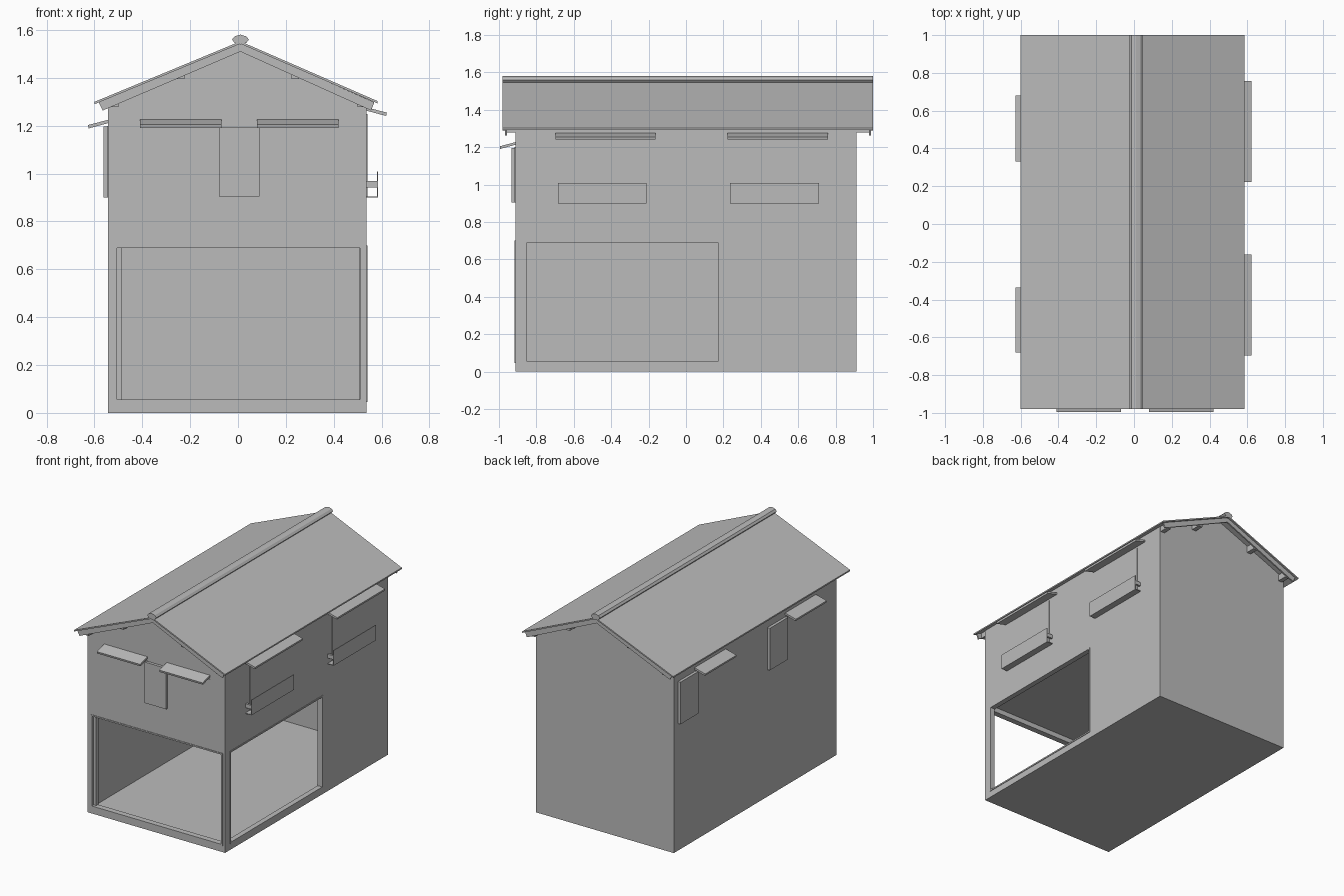
import bpy, bmesh
from mathutils import Vector

if "Cube" in bpy.data.objects:
    bpy.data.objects.remove(bpy.data.objects["Cube"], do_unlink=True)

grey = bpy.data.materials.new("plain grey")
grey.use_nodes = True
COLOR = (0.5, 0.5, 0.5, 1)
grey.diffuse_color = COLOR
grey.node_tree.nodes["Principled BSDF"].inputs["Base Color"].default_value = COLOR


def prism(name, profile, axis, lo, hi):
    """Extrude a closed profile along x or y; profile points are (other axis, z)."""
    bm = bmesh.new()
    at = (lambda p: (lo, p[0], p[1])) if axis == "x" else (lambda p: (p[0], lo, p[1]))
    face = bm.faces.new([bm.verts.new(at(p)) for p in profile])
    step = Vector((hi - lo, 0, 0)) if axis == "x" else Vector((0, hi - lo, 0))
    ext = bmesh.ops.extrude_face_region(bm, geom=[face])
    bmesh.ops.translate(bm, vec=step, verts=[v for v in ext["geom"] if isinstance(v, bmesh.types.BMVert)])
    bmesh.ops.recalc_face_normals(bm, faces=bm.faces)
    mesh = bpy.data.meshes.new(name)
    bm.to_mesh(mesh)
    bm.free()
    mesh.materials.append(grey)
    obj = bpy.data.objects.new(name, mesh)
    bpy.context.collection.objects.link(obj)
    return obj


def box(name, x, y, z):
    return prism(name, [(x[0], z[0]), (x[1], z[0]), (x[1], z[1]), (x[0], z[1])], "y", *y)


def cut(target, cutter):
    mod = target.modifiers.new("cut", "BOOLEAN")
    mod.operation, mod.solver, mod.object = "DIFFERENCE", "EXACT", cutter
    bpy.context.view_layer.objects.active = target
    bpy.ops.object.modifier_apply(modifier=mod.name)
    bpy.data.objects.remove(cutter, do_unlink=True)


# House shell: gabled block, hollow ground floor, two large openings
L, R, F, B = -0.543, 0.538, -0.912, 0.912
RIDGE = 0.01
house = prism("house_walls", [(L, 0), (R, 0), (R, 1.315), (RIDGE, 1.54), (L, 1.315)], "y", F, B)
LOW, HIGH = 0.055, 0.69
FX, RY = (-0.505, 0.51), (-0.85, 0.17)
cut(house, box("room_cutter", (-0.505, 0.505), (-0.875, 0.872), (0.045, 0.725)))
cut(house, box("front_cutter", FX, (-1.1, -0.8), (LOW, HIGH)))
cut(house, box("side_cutter", (0.4, 0.7), RY, (LOW, HIGH)))

# Thin trims round the openings and the inner post
T, D = 0.01, 0.004
for name, z in (("sill", (LOW - T, LOW)), ("head", (HIGH, HIGH + T))):
    box("front_trim_" + name, (FX[0] - T, FX[1] + T), (F - D, F), z)
    box("side_trim_" + name, (R, R + D), (RY[0] - T, RY[1] + T), z)
for i, s in enumerate((-T, T)):
    box(f"front_trim_jamb_{i}", sorted((FX[i], FX[i] + s)), (F - D, F), (LOW, HIGH))
    box(f"side_trim_jamb_{i}", (R, R + D), sorted((RY[i], RY[i] + s)), (LOW, HIGH))
box("inner_post", (-0.505, -0.485), (-0.895, -0.87), (0.045, HIGH))

# Roof sheet, barge boards, purlins and ridge cap
Y0, Y1 = -0.98, 1.0
sheet = [(-0.6, 1.3), (RIDGE, 1.553), (0.584, 1.303)]
prism("roof_sheet", sheet + [(x, z - 0.01) for x, z in reversed(sheet)], "y", Y0, Y1)
barge = [(-0.582, 1.298), (RIDGE, 1.545), (0.57, 1.298), (0.556, 1.264), (RIDGE, 1.51), (-0.565, 1.264)]
for name, y in (("front", -0.968), ("back", 0.978)):
    prism(name + "_barge_board", barge, "y", y, y + 0.01)
for x, z in ((0.24, 1.395), (0.515, 1.278)):
    for side, s in (("left", 1), ("right", -1)):
        for end, y in (("front", (-0.96, F)), ("back", (B, 0.98))):
            cx = s * x
            box(f"{side}_{end}_purlin", (cx - 0.016, cx + 0.016), y, (z, z + 0.045))
cap = [(-0.025, 1.56), (-0.014, 1.574), (RIDGE, 1.581), (0.034, 1.574), (0.046, 1.56),
       (0.034, 1.546), (RIDGE, 1.54), (-0.014, 1.546)]
prism("ridge_cap", cap, "y", Y0, Y1)


def slope(wall, out, top):
    """Cross-section of a sloping awning from the wall outwards."""
    tip = wall + out * 0.084
    return [(wall, top), (tip, top - 0.022), (tip - out * 0.003, top - 0.036), (wall, top - 0.014)]


# Front: windows, awnings and one shutter
for x0, x1 in ((-0.41, -0.07), (0.08, 0.42)):
    box("front_window", (x0, x1), (F - D, F), (0.905, 1.2))
    prism("front_awning", slope(F, -1, 1.227), "x", x0, x1)
box("front_shutter", (-0.08, 0.09), (F - 0.02, F), (0.905, 1.195))

# Right-hand wall: windows, awnings and shutters
for y0, y1, s0, s1 in ((0.33, 0.68, 0.665, 0.865), (-0.68, -0.335, -0.34, -0.135)):
    box("side_window", (L - D, L), (y0, y1), (0.905, 1.2))
    prism("side_awning", slope(L, -1, 1.225), "y", y0, y1)
    box("side_shutter", (L - 0.02, L), (s0, s1), (0.9, 1.198))

# Left-hand wall: windows, long awnings and planter boxes
for y0 in (-0.697, 0.223):
    box("long_window", (R, R + D), (y0 + 0.06, y0 + 0.455), (0.9, 1.25))
    prism("long_awning", slope(R, 1, 1.277), "y", y0, y0 + 0.535)
    p0, p1 = y0 + 0.012, y0 + 0.487
    box("planter_front", (0.58, 0.585), (p0, p1), (0.9, 1.008))
    box("planter_base", (R, 0.58), (p0, p1), (0.9, 0.905))
    for e in (p0, p1 - 0.015):
        box("planter_end", (R, 0.58), (e, e + 0.015), (0.943, 0.97))
